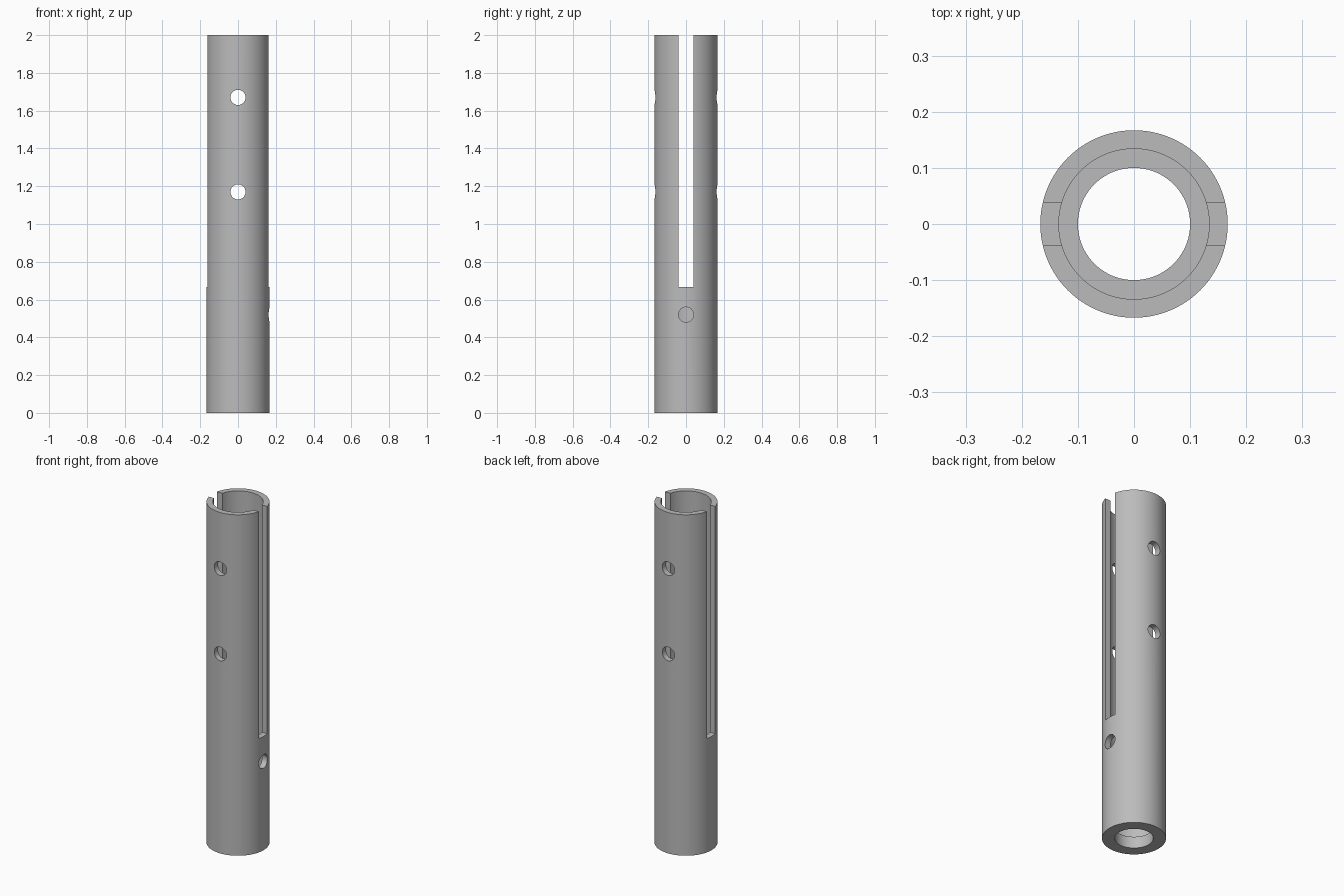
import bpy, bmesh, math
from mathutils import Matrix, Vector

if "Cube" in bpy.data.objects:
    bpy.data.objects.remove(bpy.data.objects["Cube"], do_unlink=True)

HEIGHT, OUTER, BORE, LIP_BORE, LIP = 2.0, 0.167, 0.134, 0.1, 0.067
SLOT_BASE, SLOT_WIDTH, HOLE = 0.667, 0.077, 0.04


def make_object(name, bm):
    bmesh.ops.recalc_face_normals(bm, faces=bm.faces)
    mesh = bpy.data.meshes.new(name)
    bm.to_mesh(mesh)
    bm.free()
    ob = bpy.data.objects.new(name, mesh)
    bpy.context.collection.objects.link(ob)
    return ob


def lathe(name, profile, steps=128):
    bm = bmesh.new()
    verts = [bm.verts.new((r, 0, z)) for r, z in profile]
    edges = [bm.edges.new((v, verts[i - 1])) for i, v in enumerate(verts)]
    bmesh.ops.spin(bm, geom=verts + edges, axis=(0, 0, 1), cent=(0, 0, 0),
                   angle=math.tau, steps=steps, use_merge=True)
    bmesh.ops.remove_doubles(bm, verts=bm.verts, dist=1e-5)
    return make_object(name, bm)


def box_cutter(centre, size):
    bm = bmesh.new()
    bmesh.ops.create_cube(bm, size=1, matrix=Matrix.Translation(centre) @ Matrix.Diagonal((*size, 1)))
    return make_object("slot_cutter", bm)


def drill_cutter(centre, direction, length):
    bm = bmesh.new()
    turn = Vector(direction).to_track_quat('Z', 'Y').to_matrix().to_4x4()
    bmesh.ops.create_cone(bm, cap_ends=True, segments=48, radius1=HOLE, radius2=HOLE,
                          depth=length, matrix=Matrix.Translation(centre) @ turn)
    return make_object("drill_cutter", bm)


# Tube with a narrower lip at the foot
tube = lathe("slotted_tube", [(OUTER, 0), (OUTER, HEIGHT), (BORE, HEIGHT),
                              (BORE, LIP), (LIP_BORE, LIP), (LIP_BORE, 0)])

# Slot across the top, two cross holes, one side hole
slot_top = HEIGHT + 0.1
cutters = [box_cutter((0, 0, (SLOT_BASE + slot_top) / 2), (1, SLOT_WIDTH, slot_top - SLOT_BASE))]
cutters += [drill_cutter((0, 0, z), (0, 1, 0), 1) for z in (1.17, 1.67)]
cutters.append(drill_cutter((0.15, 0, 0.52), (1, 0, 0), 0.2))

bpy.context.view_layer.objects.active = tube
for cutter in cutters:
    mod = tube.modifiers.new("cut", 'BOOLEAN')
    mod.operation, mod.solver, mod.object = 'DIFFERENCE', 'EXACT', cutter
    bpy.ops.object.modifier_apply(modifier=mod.name)
    bpy.data.objects.remove(cutter, do_unlink=True)

# Plain grey finish
grey = bpy.data.materials.new("plain_grey")
grey.use_nodes = True
colour = (0.5, 0.5, 0.5, 1)
grey.diffuse_color = colour
grey.node_tree.nodes["Principled BSDF"].inputs["Base Color"].default_value = colour
tube.data.materials.clear()
tube.data.materials.append(grey)

bpy.ops.object.select_all(action='DESELECT')
tube.select_set(True)
bpy.ops.object.shade_smooth_by_angle(angle=math.radians(30))
